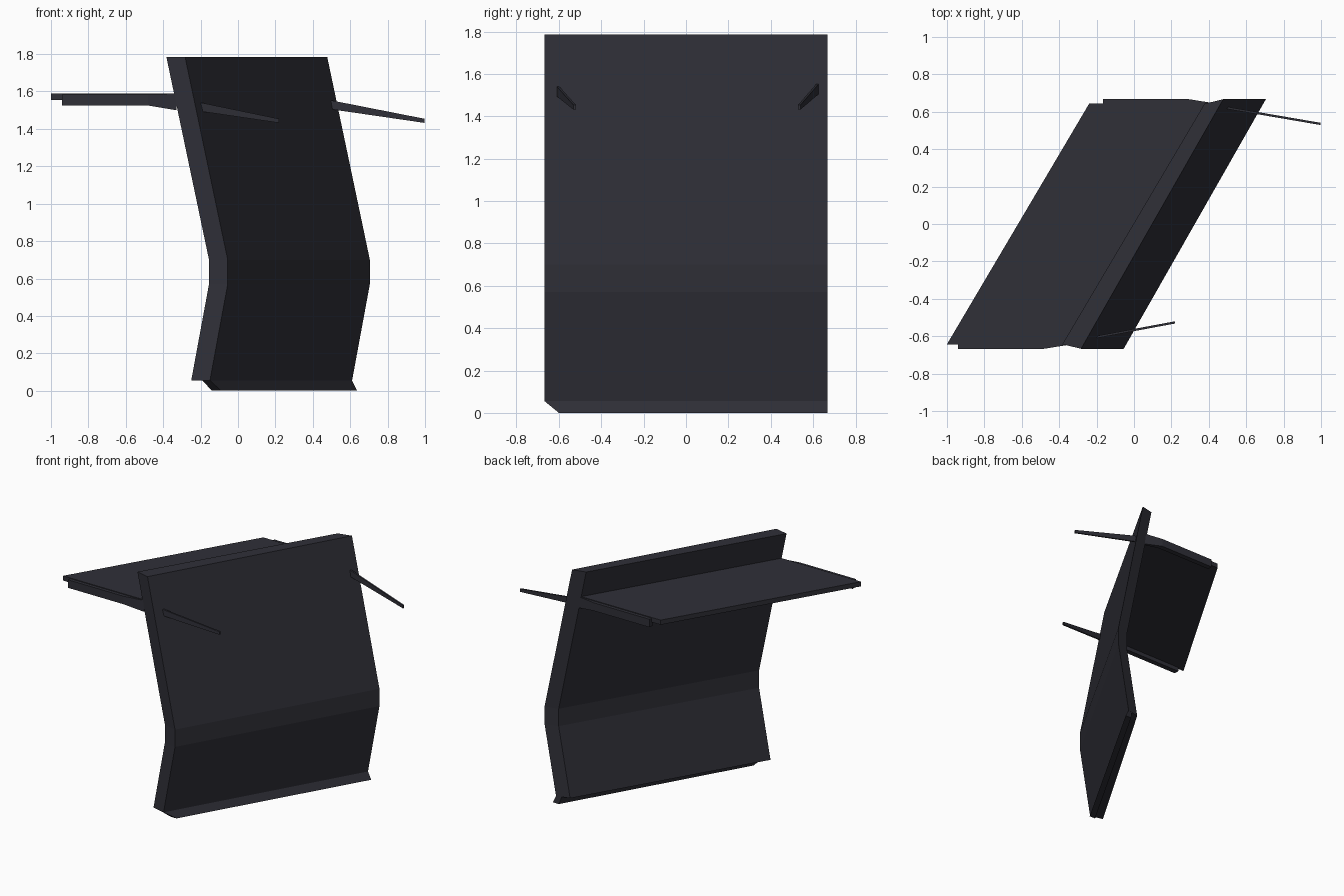
import bpy
import bmesh
from mathutils import Vector

if "Cube" in bpy.data.objects:
    bpy.data.objects.remove(bpy.data.objects["Cube"], do_unlink=True)

mat = bpy.data.materials.new("dark_slate")
mat.use_nodes = True
COLOUR = (0.029, 0.029, 0.039, 1)
mat.diffuse_color = COLOUR
mat.node_tree.nodes["Principled BSDF"].inputs["Base Color"].default_value = COLOUR

SHIFT = Vector((0.76, 0, 0))   # sideways lean of the panel from front end to back end


def loft(name, rings):
    """Skin a row of equal rings and cap both ends."""
    bm = bmesh.new()
    rows = [[bm.verts.new(p) for p in ring] for ring in rings]
    n = len(rows[0])
    for a, b in zip(rows, rows[1:]):
        for i in range(n):
            j = (i + 1) % n
            bm.faces.new((a[i], a[j], b[j], b[i]))
    bm.faces.new(rows[0])
    bm.faces.new(rows[-1])
    bmesh.ops.recalc_face_normals(bm, faces=bm.faces)
    mesh = bpy.data.meshes.new(name)
    bm.to_mesh(mesh)
    bm.free()
    mesh.materials.append(mat)
    obj = bpy.data.objects.new(name, mesh)
    bpy.context.collection.objects.link(obj)
    return obj


def skewed(x0, x1, z, y0=0.643, y1=0.667):
    """Skewed horizontal section: x0 is the rear edge, x1 the face edge."""
    return [(x0, -y0, z), (x1, -y1, z),
            (x1 + SHIFT.x, y1, z), (x0 + SHIFT.x, y0, z)]


# Bent main panel, from the bottom up
bends = [(-0.15, 0.055), (-0.055, 0.57), (-0.055, 0.70), (-0.283, 1.785)]
loft("bent_panel", [skewed(x - 0.1, x, z) for x, z in bends])

# Flared lip under the panel
loft("bottom_lip", [
    [(-0.19, -0.655, 0.055), (-0.15, -0.667, 0.055),
     (0.61, 0.667, 0.055), (0.57, 0.655, 0.055)],
    [(-0.14, -0.6, 0), (-0.09, -0.6, 0), (0.637, 0.667, 0), (0.587, 0.667, 0)]])

# Rear shelf board
loft("shelf_board", [skewed(-1.0, -0.31, z, 0.643, 0.643) for z in (1.555, 1.59)])

# Tapered brackets along the shelf ends
for name, side, dx in (("front_bracket", -1, 0), ("back_bracket", 1, SHIFT.x + 0.015)):
    rings = []
    for x, outer, low in ((-0.94, 0.667, 1.525), (-0.48, 0.667, 1.525), (-0.33, 0.643, 1.50)):
        rings.append([(x + dx, side * y, z) for y, z in
                      ((outer, low), (outer, 1.585), (0.628, 1.585), (0.628, low))])
    loft(name, rings)

# Tapered blade pegs on the face
for name, start, end in (("front_peg", (-0.215, -0.607, 1.52), (0.22, -0.526, 1.443)),
                         ("back_peg", (0.49, 0.622, 1.53), (0.998, 0.535, 1.443))):
    rings = []
    for (x, y, z), half in ((start, 0.024), (end, 0.011)):
        rings.append([(x, y + sy * 0.006, z + sz * half)
                      for sy, sz in ((-1, -1), (1, -1), (1, 1), (-1, 1))])
    loft(name, rings)
